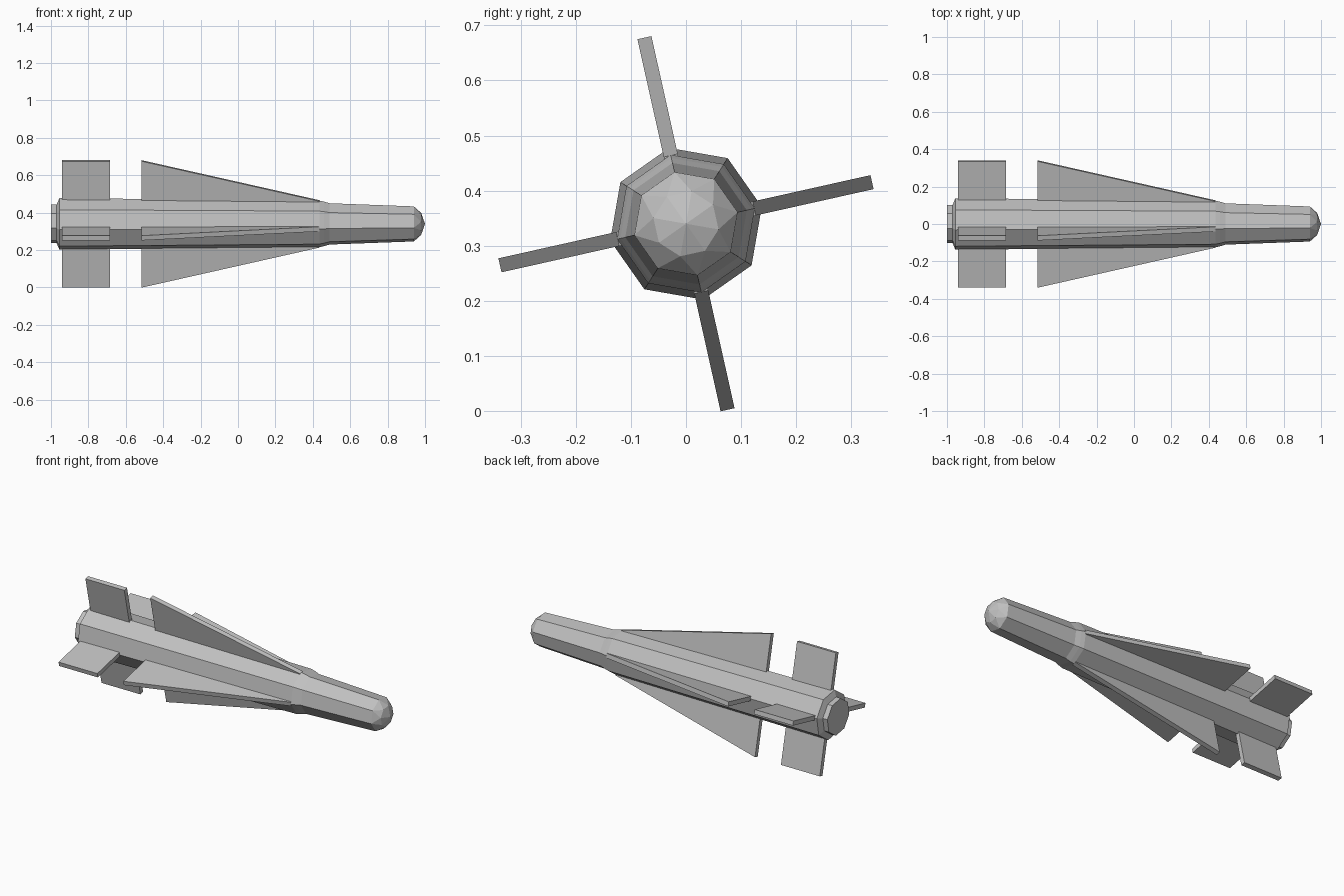
import bpy, bmesh
from math import sin, cos, radians, pi
from mathutils import Matrix, Vector

cube = bpy.data.objects.get("Cube")
if cube:
    bpy.data.objects.remove(cube, do_unlink=True)

CENTRE = Vector((0, 0, 0.34))
ROLL = radians(102.6)      # direction of the upper fin in the y-z plane
SIDES = 8

grey = bpy.data.materials.new("plain grey")
grey.use_nodes = True
colour = (0.53, 0.53, 0.53, 1)
grey.diffuse_color = colour
grey.node_tree.nodes["Principled BSDF"].inputs["Base Color"].default_value = colour


def finish(bm, name):
    bmesh.ops.recalc_face_normals(bm, faces=bm.faces)
    mesh = bpy.data.meshes.new(name)
    bm.to_mesh(mesh)
    bm.free()
    mesh.materials.append(grey)
    obj = bpy.data.objects.new(name, mesh)
    obj.location = CENTRE
    bpy.context.collection.objects.link(obj)
    return obj


def ring(bm, x, r, turn=0.0):
    angles = [ROLL + turn + 2 * pi * i / SIDES for i in range(SIDES)]
    return [bm.verts.new((x, r * cos(a), r * sin(a))) for a in angles]


def build_body():
    bm = bmesh.new()
    # tail plug, flared collar, tapering body, shoulder, forward section
    profile = [(-1.0, 0.105), (-0.97, 0.105), (-0.955, 0.141), (0.435, 0.128),
               (0.46, 0.122), (0.49, 0.113), (0.94, 0.096)]
    rings = [ring(bm, x, r) for x, r in profile]
    bm.faces.new(rings[0])
    for a, b in zip(rings, rings[1:]):
        for i in range(SIDES):
            j = (i + 1) % SIDES
            bm.faces.new((a[i], a[j], b[j], b[i]))
    # faceted nose: half-step ring and tip
    rim, mid = rings[-1], ring(bm, 0.979, 0.06, pi / SIDES)
    tip = bm.verts.new((1.0, 0, 0))
    for i in range(SIDES):
        j = (i + 1) % SIDES
        bm.faces.new((rim[i], rim[j], mid[i]))
        bm.faces.new((rim[j], mid[j], mid[i]))
        bm.faces.new((mid[i], mid[j], tip))
    return finish(bm, "body")


def build_fin(name, outline, angle, thickness=0.026):
    """Flat plate: outline is (x, radius), turned about the body axis."""
    bm = bmesh.new()
    face = bm.faces.new([bm.verts.new((x, r, -thickness / 2)) for x, r in outline])
    side = bmesh.ops.extrude_face_region(bm, geom=[face])["geom"]
    verts = [v for v in side if isinstance(v, bmesh.types.BMVert)]
    bmesh.ops.translate(bm, verts=verts, vec=(0, 0, thickness))
    bmesh.ops.rotate(bm, verts=bm.verts, cent=(0, 0, 0),
                     matrix=Matrix.Rotation(angle, 3, "X"))
    return finish(bm, name)


build_body()
tail_outline = [(-0.94, 0.1), (-0.94, 0.346), (-0.685, 0.346), (-0.685, 0.1)]
wing_outline = [(-0.515, 0.1), (-0.515, 0.346), (0.435, 0.127), (0.435, 0.1)]
for k, place in enumerate(("upper", "front", "lower", "back")):
    angle = ROLL + k * pi / 2
    build_fin(place + "_tail_fin", tail_outline, angle)
    build_fin(place + "_wing", wing_outline, angle)
